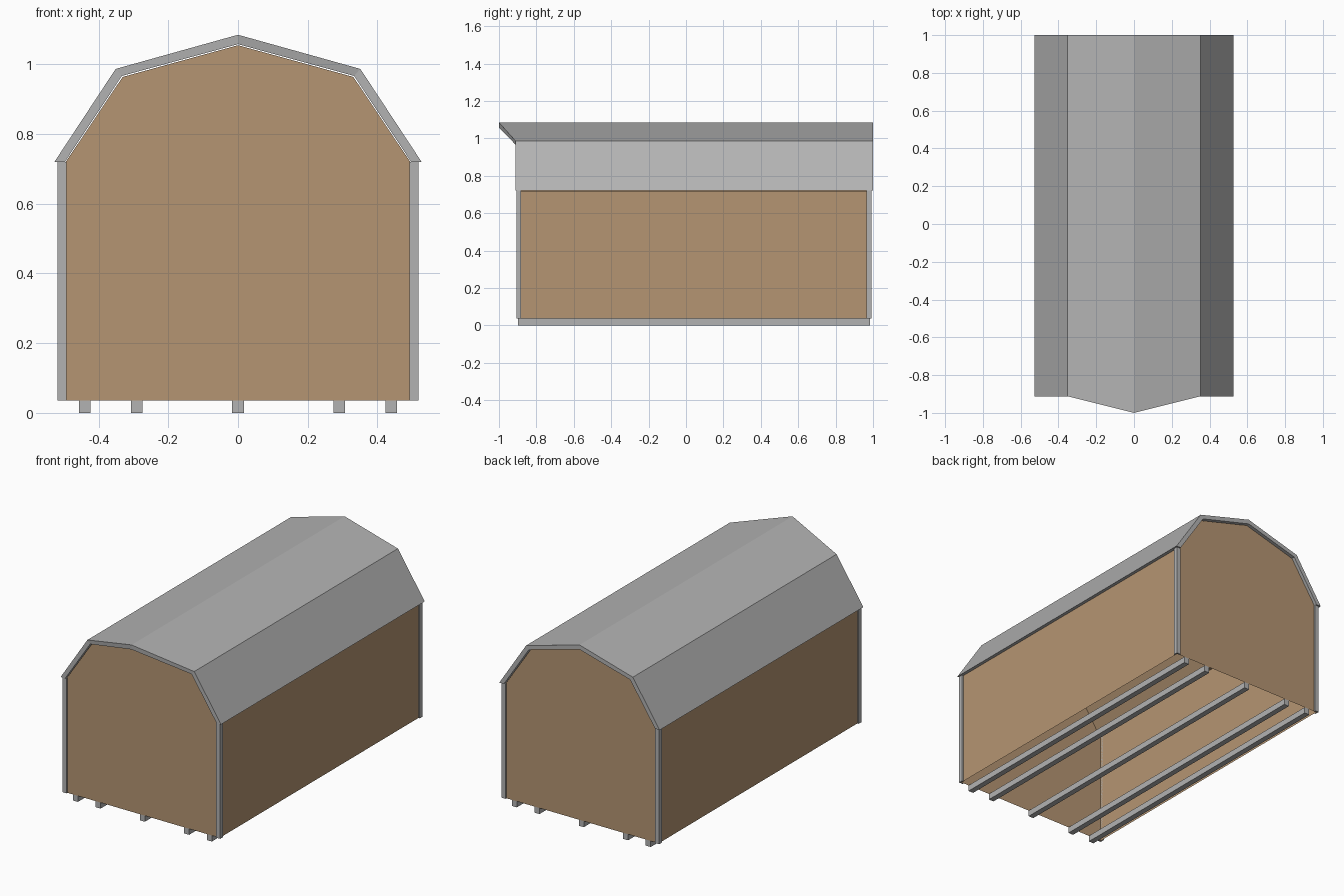
import bpy, bmesh

if "Cube" in bpy.data.objects:
    bpy.data.objects.remove(bpy.data.objects["Cube"])

def material(name, rgb):
    m = bpy.data.materials.new(name)
    m.diffuse_color = (*rgb, 1.0)
    m.use_nodes = True
    m.node_tree.nodes["Principled BSDF"].inputs["Base Color"].default_value = m.diffuse_color
    return m

GRAY = material("light_gray", (0.45, 0.45, 0.45))
TAN = material("tan_siding", (0.46, 0.30, 0.17))

def loft(name, front, back, mat, skip=(), caps=True):
    """Bridge two matching loops of 3D points; skip leaves a side open."""
    bm = bmesh.new()
    a = [bm.verts.new(p) for p in front]
    b = [bm.verts.new(p) for p in back]
    n = len(a)
    for i in range(n):
        if i not in skip:
            j = (i + 1) % n
            bm.faces.new((a[i], a[j], b[j], b[i]))
    if caps:
        bm.faces.new(a)
        bm.faces.new(b)
    bmesh.ops.recalc_face_normals(bm, faces=bm.faces)
    me = bpy.data.meshes.new(name)
    bm.to_mesh(me)
    bm.free()
    me.materials.append(mat)
    ob = bpy.data.objects.new(name, me)
    bpy.context.collection.objects.link(ob)
    return ob

def mirrored(half):
    """Right half profile (eave to ridge) completed to the left."""
    return half + [(-x, z) for x, z in reversed(half[:-1])]

Y0, Y1 = -0.898, 0.983      # gable wall planes
WALL, BASE, EAVE = 0.509, 0.036, 0.72

# Hollow body with gambrel gables, open underneath
body = mirrored([(WALL, BASE), (WALL, EAVE - 0.001), (0.495, EAVE - 0.001),
                 (0.331, 0.964), (0, 1.055)])
loft("shed_body", [(x, Y0, z) for x, z in body], [(x, Y1, z) for x, z in body],
     TAN, skip=(len(body) - 1,))

# Gambrel roof slab: front edge runs out to a point at the ridge
outer = mirrored([(0.527, EAVE), (0.351, 0.987), (0, 1.085)])
inner = mirrored([(0.497, EAVE), (0.333, 0.967), (0, 1.058)])
front_y = [-0.912, -0.912, -1.0, -0.912, -0.912]
ring = outer + inner[::-1]
ys = front_y + front_y[::-1]
roof = loft("gambrel_roof", [(x, y, z) for (x, z), y in zip(ring, ys)],
            [(x, 1.0, z) for x, z in ring], GRAY, caps=False)
bm = bmesh.new()
bm.from_mesh(roof.data)
bm.verts.ensure_lookup_table()
for base in (0, 10):        # end strips between outer and inner skins
    for i in range(4):
        bm.faces.new([bm.verts[base + k] for k in (i, i + 1, 8 - i, 9 - i)])
bmesh.ops.recalc_face_normals(bm, faces=bm.faces)
bm.to_mesh(roof.data)
bm.free()

# L-shaped corner trims
T, W = 0.009, 0.026
for sx, side in ((1, "right"), (-1, "left")):
    for sy, y, end in ((-1, Y0, "front"), (1, Y1, "back")):
        ell = [(T, T), (T - W, T), (T - W, 0), (0, 0), (0, T - W), (T, T - W)]
        pts = [(sx * (WALL + u), y + sy * v) for u, v in ell]
        loft(f"corner_trim_{end}_{side}", [(u, v, BASE) for u, v in pts],
             [(u, v, EAVE) for u, v in pts], GRAY)

# Skids under the body
for k, cx in enumerate((-0.44, -0.291, 0, 0.291, 0.44)):
    h = 0.0165
    sq = [(cx - h, 0), (cx + h, 0), (cx + h, BASE), (cx - h, BASE)]
    loft(f"skid_{k + 1}", [(x, Y0, z) for x, z in sq], [(x, Y1, z) for x, z in sq], GRAY)
